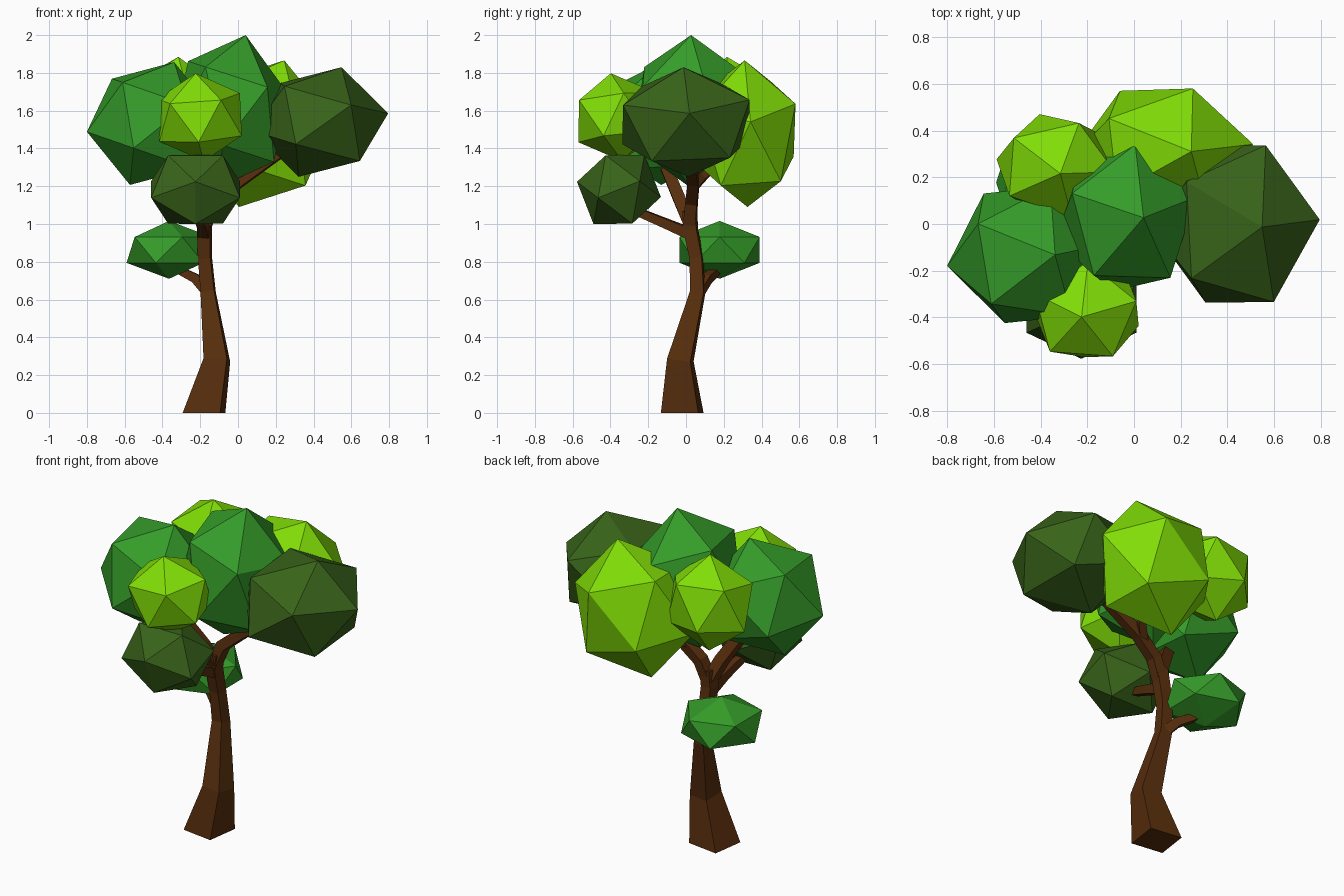
import bpy, bmesh, math
from mathutils import Vector, Matrix

if "Cube" in bpy.data.objects:
    bpy.data.objects.remove(bpy.data.objects["Cube"])


def material(name, rgb):
    m = bpy.data.materials.new(name)
    m.diffuse_color = (*rgb, 1)
    m.use_nodes = True
    m.node_tree.nodes["Principled BSDF"].inputs["Base Color"].default_value = m.diffuse_color
    return m


BARK = material("bark", (0.095, 0.027, 0.004))
LIGHT = material("light_leaf", (0.22, 0.73, 0.002))
MID = material("mid_leaf", (0.035, 0.33, 0.022))
DARK = material("dark_leaf", (0.04, 0.125, 0.010))


def finish(bm, name, mat):
    bmesh.ops.recalc_face_normals(bm, faces=bm.faces)
    me = bpy.data.meshes.new(name)
    bm.to_mesh(me)
    bm.free()
    me.materials.append(mat)
    bpy.context.collection.objects.link(bpy.data.objects.new(name, me))


def frame(apex, side):
    # Orthonormal frame: z along apex, x towards side
    z = Vector(apex).normalized()
    x = Vector(side)
    x = (x - z * x.dot(z)).normalized()
    return Matrix((x, z.cross(x), z)).transposed()


def leaf_clump(name, mat, centre, half, apex, side):
    # Icosahedron with a corner at apex, the next corner towards side,
    # stretched so its half extents match
    rot = frame(apex, side)
    ring, h = 2 / math.sqrt(5), 1 / math.sqrt(5)
    pts = [Vector((0, 0, 1))]
    pts += [Vector((ring * math.cos(k * math.tau / 5),
                    ring * math.sin(k * math.tau / 5), h)) for k in range(5)]
    pts = [rot @ p for p in pts]
    pts += [-p for p in pts]
    ext = [max(p[i] for p in pts) for i in range(3)]
    bm = bmesh.new()
    for p in pts:
        bm.verts.new([centre[i] + p[i] * half[i] / ext[i] for i in range(3)])
    bmesh.ops.convex_hull(bm, input=bm.verts[:])
    finish(bm, name, mat)


def limb(name, path, widths, turn=-8):
    # Four-sided tapering tube along a path
    path = [Vector(p) for p in path]
    chord = path[-1] - path[0]
    ref = Vector((1, 0, 0)) if abs(chord.x) < abs(chord.y) else Vector((0, 1, 0))
    bm = bmesh.new()
    rings = []
    for i, (p, w) in enumerate(zip(path, widths)):
        t = (path[min(i + 1, len(path) - 1)] - path[max(i - 1, 0)]).normalized()
        if p.z == 0:
            t = Vector((0, 0, 1))
        m = frame(t, ref)
        r = w / math.sqrt(2)
        angles = [math.radians(45 + 90 * k + turn) for k in range(4)]
        rings.append([bm.verts.new(p + m @ Vector((r * math.cos(a), r * math.sin(a), 0)))
                      for a in angles])
    for a, b in zip(rings, rings[1:]):
        for k in range(4):
            n = (k + 1) % 4
            bm.faces.new((a[k], a[n], b[n], b[k]))
    bm.faces.new(rings[0])
    bm.faces.new(rings[-1])
    finish(bm, name, BARK)


# Trunk and branches
limb("trunk", [(-.18, -.02, 0), (-.112, -.03, .28), (-.158, .062, .64),
               (-.175, .055, .82), (-.178, .025, .97), (-.165, .02, 1.07)],
     [.2, .125, .072, .066, .07, .07])
limb("low_branch", [(-.155, .06, .64), (-.22, .11, .71), (-.34, .18, .77)], [.06, .05, .035])
limb("front_branch", [(-.178, .03, .945), (-.19, -.1, 1.0), (-.22, -.28, 1.075)], [.06, .05, .04])
limb("left_branch", [(-.172, .02, 1.0), (-.22, -.03, 1.12), (-.36, -.13, 1.36)], [.065, .065, .06])
limb("right_branch", [(-.172, .02, 1.0), (-.12, .03, 1.12), (0, .04, 1.22),
                      (.2, .02, 1.36), (.32, 0, 1.44)], [.065, .062, .06, .052, .045])
limb("back_branch", [(-.04, .035, 1.19), (.03, .1, 1.26), (.08, .22, 1.36)], [.045, .042, .035])

# Leaf clumps
leaf_clump("top_leaves", MID, (-.037, .027, 1.595), (.302, .312, .405), (.25, 0, 1), (-.94, .34, .2))
leaf_clump("right_leaves", DARK, (.435, 0, 1.54), (.36, .337, .29), (.095, -.01, .29), (.355, .02, 0))
leaf_clump("left_leaves", MID, (-.455, -.132, 1.532), (.345, .292, .325), (.115, 0, .325), (-.21, .14, .24))
leaf_clump("front_leaves", LIGHT, (-.203, -.367, 1.565), (.223, .203, .233), (-.02, -.03, .235), (.2, .04, .1))
leaf_clump("low_front_leaves", DARK, (-.225, -.355, 1.183), (.235, .222, .183), (0, -1, .18), (0, 0, -1))
leaf_clump("low_left_leaves", MID, (-.365, .178, .863), (.225, .212, .153), (0, 0, 1), (1, 0, 0))
leaf_clump("back_right_leaves", LIGHT, (.125, .318, 1.478), (.385, .262, .388), (.125, -.01, .387), (.38, .03, .06))
leaf_clump("back_left_leaves", LIGHT, (-.335, .25, 1.61), (.253, .22, .275), (.02, -.04, .275), (.09, .2, .1))
